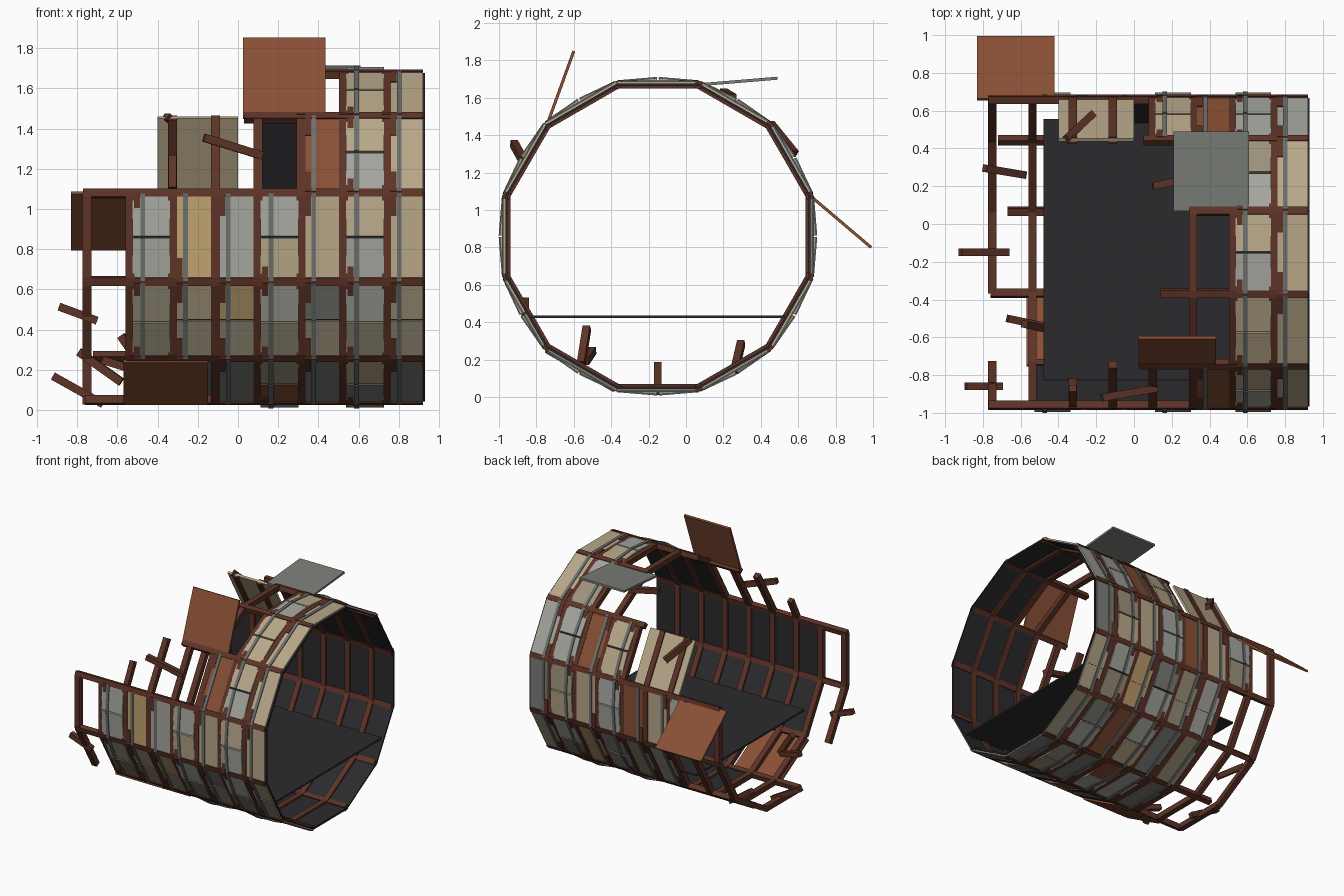
import bpy, random
from math import cos, sin, radians
from mathutils import Vector, Matrix

if "Cube" in bpy.data.objects:
    bpy.data.objects.remove(bpy.data.objects["Cube"])

random.seed(4)
CY, CZ, AP = -0.15, 0.86, 0.81          # drum axis and distance to each flat
R = AP / cos(radians(15))
RIBS = [-0.75 + 0.2125 * i for i in range(8)]
X_END = 0.92

COLORS = {
    "beam": (0.11, 0.033, 0.02), "b": (0.25, 0.08, 0.035), "t": (0.48, 0.39, 0.25),
    "o": (0.53, 0.36, 0.16), "g": (0.38, 0.38, 0.35), "w": (0.33, 0.29, 0.2),
    "d": (0.2, 0.21, 0.19), "dark": (0.024, 0.024, 0.027), "strip": (0.15, 0.16, 0.15),
}
MATS = {}
for key, c in COLORS.items():
    MATS[key] = bpy.data.materials.new("color_" + key)
    MATS[key].diffuse_color = (*c, 1)


def block(name, center, axes, size, mat):
    """Box with given centre, three unit axes and full sizes."""
    co = []
    for i in (-0.5, 0.5):
        for j in (-0.5, 0.5):
            for k in (-0.5, 0.5):
                co.append(center + axes[0] * i * size[0] + axes[1] * j * size[1] + axes[2] * k * size[2])
    faces = [(0, 1, 3, 2), (4, 6, 7, 5), (0, 4, 5, 1), (2, 3, 7, 6), (0, 2, 6, 4), (1, 5, 7, 3)]
    if Matrix(axes).determinant() < 0:
        faces = [f[::-1] for f in faces]
    me = bpy.data.meshes.new(name)
    me.from_pydata(co, [], faces)
    me.materials.append(MATS[mat])
    ob = bpy.data.objects.new(name, me)
    bpy.context.collection.objects.link(ob)


def plate(name, p, q, x0, x1, thick, mat):
    """Flat box running from p to q in the yz plane, x0 to x1 wide."""
    a, b = Vector((0, *p)), Vector((0, *q))
    u = (b - a).normalized()
    x = Vector((1, 0, 0))
    mid = (a + b) / 2 + x * (x0 + x1) / 2
    block(name, mid, (x, u, x.cross(u)), (x1 - x0, (b - a).length, thick), mat)


def stick(a, b, w=0.04):
    a, b = Vector(a), Vector(b)
    u = (b - a).normalized()
    s = u.cross(Vector((0, 0, 1)))
    s = s.normalized() if s.length > 0.1 else Vector((0, 1, 0))
    block("broken_stick", (a + b) / 2, (u, s, u.cross(s)), ((b - a).length, w, w), "beam")


def ring(angle, rad):
    return Vector((CY + rad * cos(radians(angle)), CZ + rad * sin(radians(angle))))


# Lengthwise stringers at the twelve corners, each broken off at its own start
STARTS = [-0.77, 0.05, 0.29, 0.14, 0.03, -0.77, -0.77, -0.55, -0.76, -0.67, -0.72, -0.77]
for v, x0 in enumerate(STARTS):
    a = 30 * v + 15
    t = Vector((-sin(radians(a)), cos(radians(a)))) * 0.02
    c = ring(a, R)
    plate("stringer", c - t, c + t, x0, X_END, 0.04, "beam")

# First surviving rib on every side of the drum
FIRST_RIB = [0, 2, 5, 5, 5, 3, 0, 0, 1, 0, 0, 0]
for k in range(12):
    p, q = ring(30 * k - 15, R), ring(30 * k + 15, R)
    for i in range(FIRST_RIB[k], 8):
        plate("rib", p, q, RIBS[i] - 0.022, RIBS[i] + 0.022, 0.042, "beam")

# Cladding colours, one letter per bay after the first; a dot is a hole
SKIN = ["gtbgtwd", "...tbgg", ".....gt", ".....gt", ".....tt", "....bgt",
        "gogttgt", "wtowdwt", "..dbddd", ".dgbdwd", ".wdgbdw", ".gwdogt"]
SPLIT = (1, 4, 6)                        # bays with bulged double tiles
for k, row in enumerate(SKIN):
    n = Vector((cos(radians(30 * k)), sin(radians(30 * k))))
    p, q = ring(30 * k - 15, R), ring(30 * k + 15, R)
    mid = (p + q) / 2
    for bay, c in enumerate(row, 1):
        if c == ".":
            continue
        x0 = RIBS[bay] + 0.012
        x1 = RIBS[bay + 1] - 0.012 if bay < 7 else X_END
        plate("inner_lining", p, q, RIBS[bay], x1 + 0.01, 0.012, "dark")
        if bay in SPLIT:
            m = mid + n * 0.027
            a, b = p + n * 0.009, q + n * 0.009
            runs = [(a, a.lerp(m, 0.98), random.choice("twg" + c)), (b.lerp(m, 0.98), b, c)]
        else:
            runs = [(p + n * 0.009, q + n * 0.009, c)]
            if k == 7:
                m = mid + n * 0.009
                runs = [(runs[0][0], m - (q - p) * 0.01, c), (m + (q - p) * 0.01, runs[0][1], "w")]
        for a, b, col in runs:
            plate("cladding_tile", a, b, x0, x1, 0.018, col)
            plate("batten", a + n * 0.009, b + n * 0.009, x0 + 0.04, x0 + 0.064, 0.012, "strip")
        # Corner cleats beside the ribs
        e = (q - p) * 0.26
        xc = RIBS[bay] + 0.02
        if bay % 2 or k % 2:
            plate("cleat", p + n * 0.014, p + e + n * 0.014, xc, xc + 0.03, 0.02, "beam")
        if not bay % 2 or k % 2:
            plate("cleat", q - e + n * 0.014, q + n * 0.014, xc, xc + 0.03, 0.02, "beam")

# Floor deck
plate("floor_deck", (-0.825, 0.43), (0.555, 0.43), -0.48, 0.91, 0.014, "dark")

# Loose and hinged panels
plate("lifted_front_panel", (-0.745, 1.45), (-0.6, 1.85), 0.025, 0.435, 0.016, "b")
plate("lifted_top_panel", (0.07, 1.67), (0.49, 1.705), 0.21, 0.61, 0.016, "d")
plate("hanging_back_panel", (0.66, 1.08), (0.99, 0.8), -0.83, -0.42, 0.016, "b")
plate("upper_back_panel", (0.66, 1.08), (0.445, 1.455), -0.4, 0.0, 0.018, "t")
plate("lower_front_panel", (-0.75, 0.245), (-0.385, 0.035), -0.57, -0.15, 0.018, "b")

# Splintered timber around the torn edges
for a, b in [
    ((-0.89, -0.86, 0.515), (-0.70, -0.86, 0.445)),
    ((-0.92, -0.15, 0.17), (-0.67, -0.15, 0.03)),
    ((-0.79, 0.295, 0.29), (-0.58, 0.26, 0.14)),
    ((-0.67, -0.5, 0.25), (-0.48, -0.54, 0.19)),
    ((-0.58, -0.53, 0.37), (-0.45, -0.56, 0.18)),
    ((-0.17, -0.92, 1.355), (0.12, -0.87, 1.265)),
    ((-0.36, 0.45, 1.46), (-0.22, 0.58, 1.3)),
    ((0.1, 0.2, 1.63), (0.33, 0.25, 1.6)),
    ((-0.325, -0.95, 1.1), (-0.325, -0.87, 1.26)),
]:
    stick(a, b)

for m in bpy.data.materials:
    if m.users and not m.is_grease_pencil:
        m.use_nodes = True
        m.node_tree.nodes["Principled BSDF"].inputs["Base Color"].default_value = m.diffuse_color
